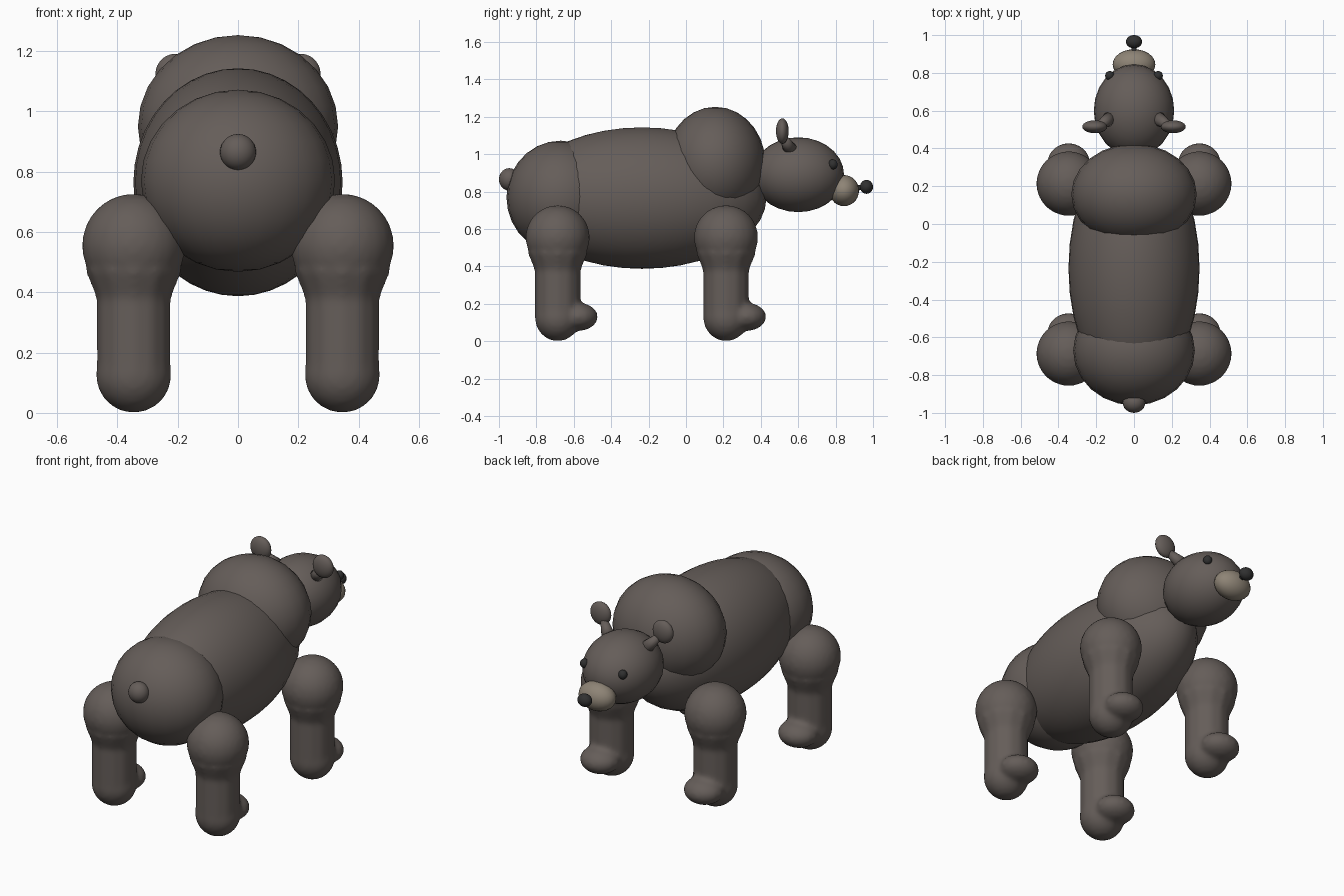
import bpy, math
from mathutils import Vector

if "Cube" in bpy.data.objects:
    bpy.data.objects.remove(bpy.data.objects["Cube"])


def material(name, rgb):
    m = bpy.data.materials.new(name)
    m.diffuse_color = (*rgb, 1)
    m.use_nodes = True
    m.node_tree.nodes["Principled BSDF"].inputs["Base Color"].default_value = m.diffuse_color
    return m


FUR = material("fur", (0.13, 0.11, 0.10))
TAN = material("tan", (0.27, 0.23, 0.18))
DARK = material("dark", (0.03, 0.03, 0.03))


def finish(name, mat):
    o = bpy.context.object
    o.name = name
    o.data.materials.append(mat)
    bpy.ops.object.shade_smooth()
    return o


def ball(name, loc, half, mat=FUR, seg=24, rings=14):
    bpy.ops.mesh.primitive_uv_sphere_add(segments=seg, ring_count=rings, radius=1, location=loc)
    bpy.context.object.scale = half
    bpy.ops.object.transform_apply(location=False, rotation=False, scale=True)
    return finish(name, mat)


def stem(name, a, b, r1, r2, mat=FUR):
    a, b = Vector(a), Vector(b)
    d = b - a
    bpy.ops.mesh.primitive_cone_add(vertices=12, radius1=r1, radius2=r2, depth=d.length,
                                    location=(a + b) / 2,
                                    rotation=d.to_track_quat('Z', 'Y').to_euler())
    return finish(name, mat)


def leg(name, x, y):
    # thigh ball, shaft, rounded heel and paw fused into one soft form
    parts = [ball("thigh", (x, y, 0.555), (0.172, 0.172, 0.172)),
             ball("heel", (x, y, 0.127), (0.126, 0.122, 0.127)),
             ball("paw", (x, y + 0.11, 0.13), (0.115, 0.105, 0.075)),
             stem("shaft", (x, y, 0.12), (x, y, 0.46), 0.124, 0.124),
             stem("blend", (x, y, 0.36), (x, y, 0.47), 0.115, 0.16)]
    bpy.ops.object.select_all(action='DESELECT')
    for p in parts:
        p.select_set(True)
    bpy.context.view_layer.objects.active = parts[0]
    bpy.ops.object.join()
    o = bpy.context.object
    o.name = name
    o.data.materials.clear()
    o.data.materials.append(FUR)
    fuse = o.modifiers.new("fuse", 'REMESH')
    fuse.mode = 'VOXEL'
    fuse.voxel_size = 0.014
    fuse.use_smooth_shade = True
    soft = o.modifiers.new("soften", 'SMOOTH')
    soft.factor = 0.5
    soft.iterations = 6


# body masses
ball("torso", (0, -0.235, 0.765), (0.347, 0.665, 0.378), seg=32, rings=20)
ball("shoulders", (0, 0.157, 0.95), (0.332, 0.268, 0.303))
ball("rump", (0, -0.67, 0.77), (0.322, 0.29, 0.302))
ball("tail", (0, -0.945, 0.865), (0.06, 0.055, 0.06))

# head
ball("head", (0, 0.6, 0.89), (0.213, 0.245, 0.2))
ball("muzzle", (0, 0.845, 0.805), (0.113, 0.08, 0.083), TAN)
ball("nose", (0, 0.965, 0.825), (0.043, 0.035, 0.037), DARK)
stem("nose_bridge", (0, 0.89, 0.815), (0, 0.95, 0.825), 0.02, 0.01, DARK)

# paired parts
for s, side in ((-1, "left"), (1, "right")):
    ball(side + "_eye", (s * 0.128, 0.785, 0.945), (0.025, 0.025, 0.027), DARK, 16, 10)
    ball(side + "_ear", (s * 0.208, 0.515, 1.123), (0.066, 0.034, 0.068), FUR)
    stem(side + "_ear_root", (s * 0.125, 0.56, 1.02), (s * 0.185, 0.52, 1.09), 0.04, 0.02)
    leg(side + "_front_leg", s * 0.346, 0.214)
    leg(side + "_hind_leg", s * 0.346, -0.686)
